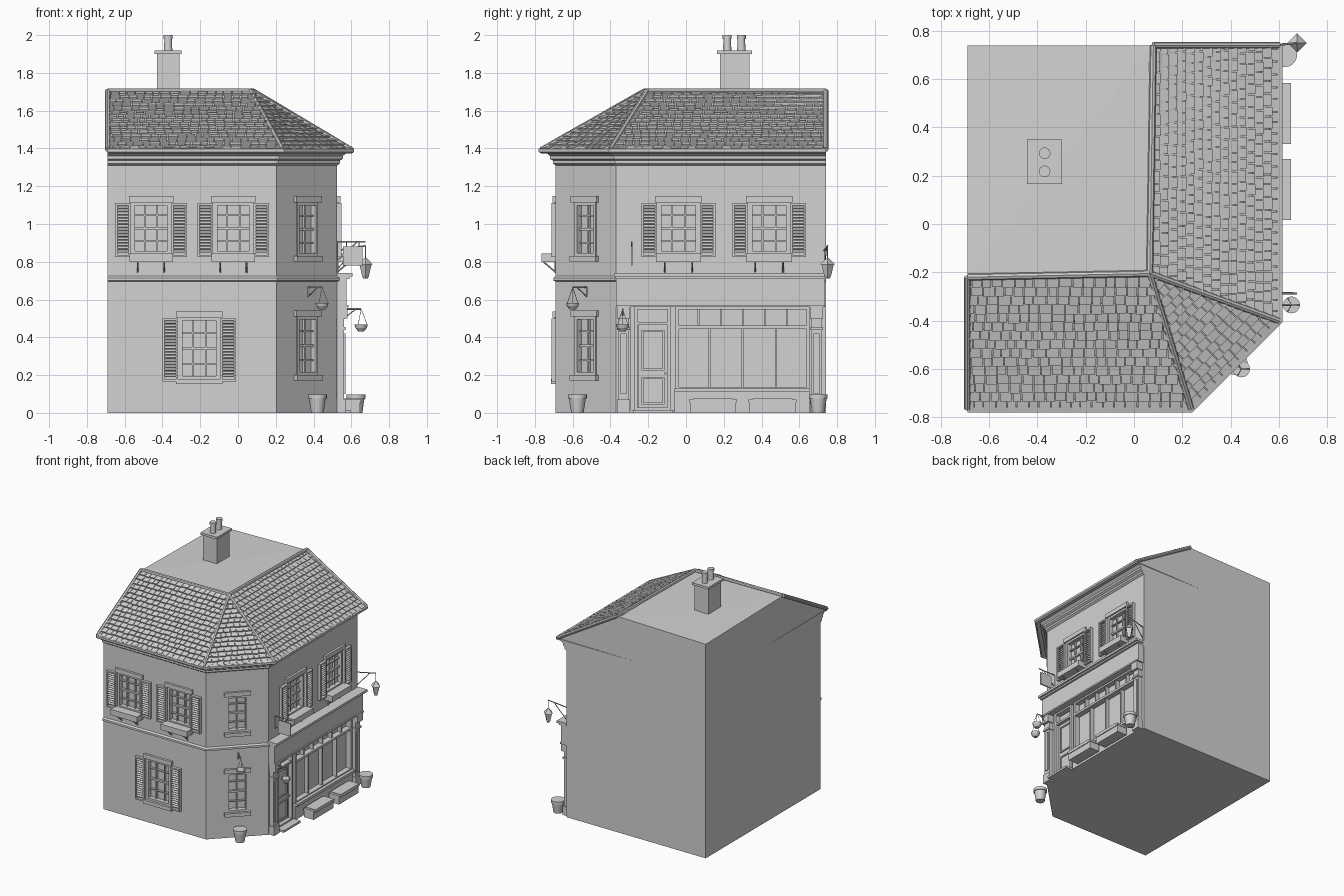
import bpy, bmesh, math, random
from mathutils import Matrix, Vector as V

random.seed(4)
old = bpy.data.objects.get("Cube")
if old:
    bpy.data.objects.remove(old)

stone = bpy.data.materials.new("pale_grey")
stone.use_nodes = True
GREY = (0.65, 0.65, 0.65, 1)
stone.diffuse_color = GREY
stone.node_tree.nodes["Principled BSDF"].inputs["Base Color"].default_value = GREY


def frame(origin, u, inward):
    m = Matrix((V(u).normalized(), V(inward).normalized(), V((0, 0, 1)))).transposed().to_4x4()
    m.translation = origin
    return m


# Wall frames: local x runs along the wall, local -y points outward
LEFT, FRONT, RIGHT, BACK = -0.69, -0.69, 0.525, 0.74
front = frame((0, FRONT, 0), (1, 0, 0), (0, 1, 0))
side = frame((RIGHT, 0, 0), (0, 1, 0), (-1, 0, 0))
corner = frame((0.365, -0.53, 0), (1, 1, 0), (-1, 1, 0))
world = Matrix()


class Part:
    """Collects simple solids into one named object."""
    def __init__(self, name, m=world):
        self.name, self.m, self.bm = name, m, bmesh.new()

    def box(self, u0, u1, z0, z1, d0, d1, tilt=0):
        # d is the distance outward from the wall
        c = V(((u0 + u1) / 2, -(d0 + d1) / 2, (z0 + z1) / 2))
        m = Matrix.Translation(c) @ Matrix.Rotation(tilt, 4, 'X') @ Matrix.Diagonal((u1 - u0, d1 - d0, z1 - z0, 1))
        bmesh.ops.create_cube(self.bm, size=1, matrix=self.m @ m)
        return self

    def rod(self, a, b, r, r2=None, seg=8):
        a, b = self.m @ V(a), self.m @ V(b)
        d = b - a
        m = Matrix.Translation((a + b) / 2) @ d.to_track_quat('Z', 'Y').to_matrix().to_4x4()
        bmesh.ops.create_cone(self.bm, cap_ends=True, segments=seg, radius1=r,
                              radius2=r if r2 is None else r2, depth=d.length, matrix=m)
        return self

    def done(self, smooth=False):
        bmesh.ops.recalc_face_normals(self.bm, faces=self.bm.faces)
        me = bpy.data.meshes.new(self.name)
        self.bm.to_mesh(me)
        me.materials.append(stone)
        ob = bpy.data.objects.new(self.name, me)
        bpy.context.collection.objects.link(ob)
        if smooth:
            bpy.ops.object.select_all(action='DESELECT')
            ob.select_set(True)
            bpy.context.view_layer.objects.active = ob
            bpy.ops.object.shade_smooth_by_angle()
        return ob


def outline(d):
    """Street-side wall line moved outward by d, with mitred corners."""
    t = d * math.tan(math.pi / 8)
    return [(LEFT, FRONT - d), (0.205 + t, FRONT - d), (RIGHT + d, -0.37 - t), (RIGHT + d, BACK)]


def sweep(name, profile):
    p = Part(name)
    rings = [[p.bm.verts.new((*q, z)) for q in outline(d)] for d, z in profile]
    n = len(rings)
    for i in range(n):
        a, b = rings[i], rings[(i + 1) % n]
        for k in range(3):
            p.bm.faces.new((a[k], a[k + 1], b[k + 1], b[k]))
    for k in (0, 3):
        p.bm.faces.new([r[k] for r in rings])
    return p.done()


# Walls with recessed openings
walls = Part("walls")
base = walls.bm.faces.new([walls.bm.verts.new((*q, 0)) for q in outline(0) + [(LEFT, BACK)]])
ext = bmesh.ops.extrude_face_region(walls.bm, geom=[base])["geom"]
bmesh.ops.translate(walls.bm, vec=(0, 0, 1.385), verts=[g for g in ext if isinstance(g, bmesh.types.BMVert)])
walls = walls.done()

# (frame, name, centre, half width, bottom, top, pane columns, shutters)
windows = [
    (front, "front_upper_left", -0.46, 0.1, 0.84, 1.115, 3, True),
    (front, "front_upper_right", -0.025, 0.1, 0.84, 1.115, 3, True),
    (front, "front_lower", -0.205, 0.105, 0.18, 0.505, 3, True),
    (side, "side_upper_front", -0.04, 0.105, 0.84, 1.115, 3, True),
    (side, "side_upper_back", 0.44, 0.105, 0.84, 1.115, 3, True),
    (corner, "corner_upper", 0, 0.078, 0.83, 1.115, 2, False),
    (corner, "corner_lower", 0, 0.078, 0.2, 0.51, 2, False)]
cut = Part("opening_cutter")
for m, _, c, w, z0, z1, _, _ in windows:
    cut.m = m
    cut.box(c - w, c + w, z0, z1, -0.03, 0.05)
cut.m = side
cut.box(-0.29, 0.65, 0.015, 0.565, -0.03, 0.05)
cut = cut.done()
cut.hide_render = True
mod = walls.modifiers.new("openings", 'BOOLEAN')
mod.object, mod.solver = cut, 'EXACT'
bpy.context.view_layer.update()
walls.data = bpy.data.meshes.new_from_object(walls.evaluated_get(bpy.context.evaluated_depsgraph_get()))
walls.modifiers.clear()
bpy.data.objects.remove(cut)


def border(p, u0, u1, z0, z1, t, d0, d1):
    p.box(u0, u0 + t, z0, z1, d0, d1).box(u1 - t, u1, z0, z1, d0, d1)
    p.box(u0 + t, u1 - t, z0, z0 + t, d0, d1).box(u0 + t, u1 - t, z1 - t, z1, d0, d1)


def window(m, name, c, w, z0, z1, cols, shutters):
    p = Part(name + "_window", m)
    border(p, c - w, c + w, z0, z1, 0.016, -0.03, 0.006)
    for i in range(1, cols):
        u = c - w + 2 * w * i / cols
        p.box(u - 0.004, u + 0.004, z0, z1, -0.03, -0.015)
    for i in range(1, 4):
        z = z0 + (z1 - z0) * i / 4
        t = 0.007 if i == 2 else 0.004
        p.box(c - w, c + w, z - t, z + t, -0.03, -0.013)
    p.done()
    Part(name + "_lintel", m).box(c - w - 0.018, c + w + 0.018, z1, z1 + 0.033, -0.01, 0.018).done()
    sill = Part(name + "_sill", m)
    if shutters and z0 > 0.5:
        # Flower box on two brackets
        sill.box(c - w - 0.015, c + w + 0.015, 0.8, 0.845, 0, 0.075)
        for s in (-0.7, 0.7):
            sill.rod((c + s * w, 0, 0.745), (c + s * w, -0.065, 0.8), 0.004)
            sill.rod((c + s * w, -0.003, 0.74), (c + s * w, -0.003, 0.8), 0.004)
    else:
        sill.box(c - w - 0.018, c + w + 0.018, z0 - 0.028, z0, -0.01, 0.025)
    sill.done()
    if shutters:
        for s, tag in ((-1, "left"), (1, "right")):
            q = Part(name + "_shutter_" + tag, m)
            a, b = sorted((c + s * (w + 0.008), c + s * (w + 0.09)))
            border(q, a, b, z0 - 0.015, z1 - 0.005, 0.011, 0, 0.022)
            n = round((z1 - z0) / 0.017)
            for i in range(1, n):
                z = z0 + (z1 - z0 - 0.01) * i / n
                q.box(a + 0.01, b - 0.01, z - 0.002, z + 0.002, 0.001, 0.02, 0.6)
            q.done()


for w in windows:
    window(*w)

# Bands and eaves mouldings around the street sides
sweep("string_course", [(0, 0.695), (0.012, 0.7), (0.012, 0.715), (0, 0.725)])
sweep("eaves_cornice", [(0, 1.31), (0.014, 1.32), (0.014, 1.335), (0.03, 1.345), (0.03, 1.36), (0.06, 1.385), (0, 1.385)])
sweep("gutter", [(0.05, 1.378), (0.078, 1.374), (0.09, 1.382), (0.09, 1.398), (0.07, 1.404)])

# Roof body
eave = [V((*q, 1.39)) for q in outline(0.075)]
A, H, B = V((LEFT, -0.22, 1.7)), V((0.065, -0.205, 1.7)), V((0.08, BACK, 1.7))
roof = Part("roof")
for q in eave + [A, H, B, V((LEFT, BACK, 1.685)), V((LEFT, BACK, 1.38))]:
    roof.bm.verts.new(q)
bmesh.ops.convex_hull(roof.bm, input=roof.bm.verts)
roof.done()


def tiles(name, p0, p1, h0, h1, rows=15):
    """Overlapping tile courses, trimmed to the slope's two side edges."""
    p = Part(name)
    u = (p1 - p0).normalized()
    v = h0 - p0
    v = (v - u * v.dot(u)).normalized()
    n = u.cross(v)
    step = (h0 - p0).dot(v) / rows
    m = Matrix((u, v, n)).transposed().to_4x4()
    m.translation = p0
    length = (p1 - p0).length
    for r in range(rows):
        x = -random.random() * 0.04
        while x < length:
            w = random.uniform(0.036, 0.056)
            c = V((x + w / 2, (r + 0.5) * step + random.uniform(-0.003, 0.003), 0.004))
            t = Matrix.Translation(c) @ Matrix.Rotation(-0.2 - random.random() * 0.06, 4, 'X')
            bmesh.ops.create_cube(p.bm, size=1, matrix=m @ t @ Matrix.Diagonal((w - 0.004, step * 1.1, 0.01, 1)))
            x += w
    for co, no in ((p0, n.cross(h0 - p0)), (p1, (h1 - p1).cross(n))):
        geom = p.bm.verts[:] + p.bm.edges[:] + p.bm.faces[:]
        bmesh.ops.bisect_plane(p.bm, geom=geom, plane_co=co, plane_no=no, clear_outer=True)
    p.done()


tiles("front_roof_tiles", eave[0], eave[1], A, H)
tiles("corner_roof_tiles", eave[1], eave[2], H, H)
tiles("side_roof_tiles", eave[2], eave[3], H, B)
caps = Part("ridge_and_hip_caps")
for a, b in ((eave[0], A), (A, H), (H, B), (eave[3], B), (eave[1], H), (eave[2], H)):
    up = V((0, 0, 0.004))
    caps.rod(a + up, b + up, 0.014)
caps.done(True)

# Chimney (world depth is measured along -y)
chim = Part("chimney").box(-0.43, -0.31, 1.66, 1.9, -0.335, -0.18)
chim.box(-0.442, -0.298, 1.9, 1.918, -0.35, -0.165).done()
pots = Part("chimney_pots")
for y in (0.218, 0.293):
    pots.rod((-0.37, y, 1.91), (-0.37, y, 1.985), 0.023, 0.019, 16)
    pots.rod((-0.37, y, 1.98), (-0.37, y, 2), 0.024, seg=16)
pots.done(True)

# Shopfront
shop = Part("shop_fascia", side).box(-0.37, 0.735, 0.565, 0.71, 0, 0.05)
shop.box(-0.375, 0.74, 0.71, 0.722, 0, 0.065).box(-0.38, 0.745, 0.722, 0.74, 0, 0.08)
shop.box(-0.37, 0.735, 0.56, 0.572, 0, 0.06).done()
pil = Part("shop_pilasters", side)
for c in (-0.33, 0.69):
    pil.box(c - 0.028, c + 0.028, 0, 0.565, 0, 0.035)
    pil.box(c - 0.034, c + 0.034, 0, 0.07, 0, 0.045)
    pil.box(c - 0.016, c + 0.016, 0.1, 0.42, 0.035, 0.043)
    pil.box(c - 0.034, c + 0.034, 0.44, 0.455, 0, 0.045)
    pil.box(c - 0.034, c + 0.034, 0.5, 0.565, 0, 0.055)
pil.done()
door = Part("shop_door", side).box(-0.255, -0.095, 0.015, 0.465, -0.03, -0.018)
border(door, -0.275, -0.08, 0.01, 0.565, 0.018, -0.03, 0.012)
door.box(-0.26, -0.09, 0.465, 0.48, -0.03, 0.008)
for z0, z1 in ((0.045, 0.19), (0.225, 0.44)):
    border(door, -0.235, -0.115, z0, z1, 0.01, -0.02, -0.01)
door.rod((-0.11, 0.02, 0.21), (-0.11, 0, 0.21), 0.007).done()
Part("door_step", side).box(-0.28, -0.07, 0, 0.016, 0, 0.07).done()
disp = Part("shop_window", side).box(-0.06, 0.655, 0.0, 0.11, -0.03, 0.015)
disp.box(-0.06, 0.655, 0.11, 0.13, -0.03, 0.035).box(-0.05, 0.65, 0.445, 0.463, -0.03, 0.015)
border(disp, -0.055, 0.655, 0.12, 0.565, 0.018, -0.03, 0.012)
for i in range(1, 4):
    u = -0.05 + 0.175 * i
    disp.box(u - 0.005, u + 0.005, 0.12, 0.45, -0.03, 0.002)
for i in range(1, 6):
    u = -0.05 + 0.117 * i
    disp.box(u - 0.005, u + 0.005, 0.455, 0.56, -0.03, 0.002)
disp.done()
for u0, u1, tag in ((0.02, 0.265, "front"), (0.335, 0.58, "back")):
    trough = Part("planter_" + tag, side).box(u0, u1, 0, 0.06, 0.035, 0.12)
    border(trough, u0 - 0.004, u1 + 0.004, 0.055, 0.071, 0.02, 0.035, 0.126)
    trough.done()

# Flower pots on the pavement
for x, y, tag in ((0.42, -0.575, "front"), (0.625, 0.7, "back")):
    pot = Part("flower_pot_" + tag).rod((x, y, 0), (x, y, 0.08), 0.033, 0.045, 20)
    pot.rod((x, y, 0.075), (x, y, 0.098), 0.05, seg=20).done(True)


def bracket(p, foot, tip, drop=0.05):
    foot, tip = V(foot), V(tip)
    p.rod(foot, tip, 0.004).rod(foot, foot - V((0, 0, drop)), 0.004)
    p.rod(foot - V((0, 0, drop)), foot.lerp(tip, 0.7), 0.003)


# Hanging baskets
for foot, tip, tag in (((0.37, -0.525, 0.665), (0.445, -0.6, 0.665), "corner"),
                       ((0.56, -0.335, 0.55), (0.652, -0.335, 0.55), "side")):
    p = Part("hanging_basket_" + tag)
    bracket(p, foot, tip)
    t = V(tip)
    rim, mid, low = (t - V((0, 0, h)) for h in (0.083, 0.1, 0.118))
    p.rod(low, mid, 0.016, 0.03, 16).rod(mid, rim, 0.03, 0.035, 16)
    for k in range(3):
        a = k * math.tau / 3
        p.rod(rim + V((math.cos(a), math.sin(a), 0)) * 0.032, t, 0.0015, seg=5)
    p.done(True)

# Hanging sign board and wall lantern
sign = Part("sign_board").box(0.555, 0.66, 0.78, 0.88, 0.282, 0.292)
bracket(sign, (0.525, -0.287, 0.905), (0.675, -0.287, 0.905), 0.1)
for x in (0.575, 0.64):
    sign.rod((x, -0.287, 0.88), (x, -0.287, 0.905), 0.002)
sign.done()
lamp = Part("wall_lantern")
lx, ly = 0.675, 0.75
bracket(lamp, (0.525, 0.732, 0.86), (lx, ly, 0.885), 0.1)
lamp.rod((lx, ly, 0.82), (lx, ly, 0.885), 0.003)
lamp.rod((lx, ly, 0.725), (lx, ly, 0.785), 0.018, 0.032, 4)
lamp.rod((lx, ly, 0.785), (lx, ly, 0.82), 0.04, 0.006, 4)
lamp.rod((lx, ly, 0.712), (lx, ly, 0.725), 0.012, 0.018, 4).done()
